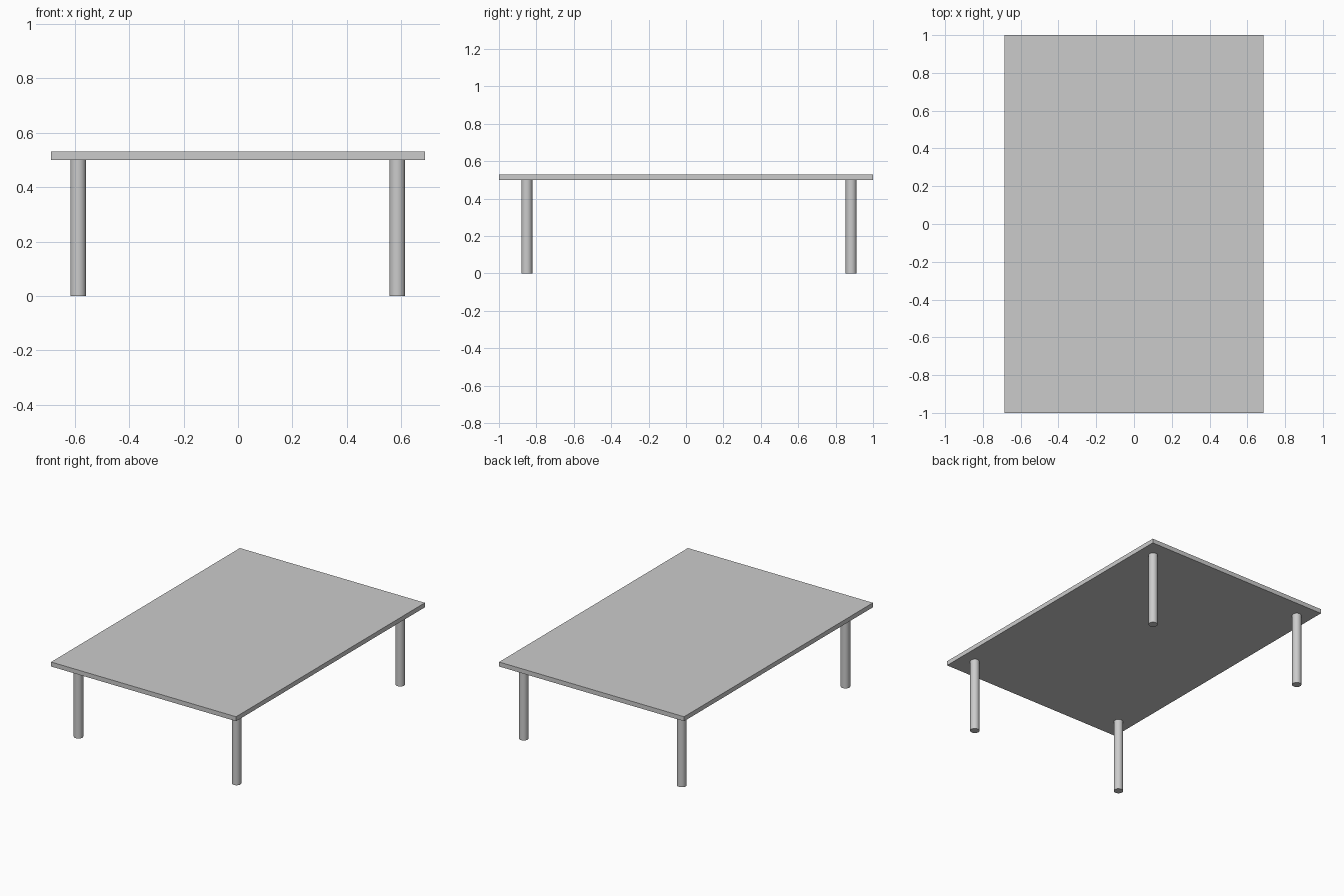
import bpy

cube = bpy.data.objects.get("Cube")
if cube:
    bpy.data.objects.remove(cube, do_unlink=True)

# One plain grey for the whole table
grey = bpy.data.materials.new("plain grey")
grey.use_nodes = True
colour = (0.6, 0.6, 0.6, 1)
grey.diffuse_color = colour
grey.node_tree.nodes["Principled BSDF"].inputs["Base Color"].default_value = colour

LEG_HEIGHT, LEG_RADIUS = 0.5, 0.029
TOP_THICKNESS = 0.03

# Thin rectangular top
bpy.ops.mesh.primitive_cube_add(size=1, location=(0, 0, LEG_HEIGHT + TOP_THICKNESS / 2))
top = bpy.context.object
top.name = "table_top"
top.scale = (1.372, 2, TOP_THICKNESS)
bpy.ops.object.transform_apply(location=False, rotation=False, scale=True)
top.data.materials.append(grey)

# Four round legs, set slightly towards the back
for end, y in (("front", -0.851), ("back", 0.883)):
    for side, x in (("right", -0.587), ("left", 0.585)):
        bpy.ops.mesh.primitive_cylinder_add(
            vertices=32, radius=LEG_RADIUS, depth=LEG_HEIGHT,
            location=(x, y, LEG_HEIGHT / 2))
        leg = bpy.context.object
        leg.name = f"{end}_{side}_leg"
        leg.data.materials.append(grey)
        bpy.ops.object.shade_smooth_by_angle()
